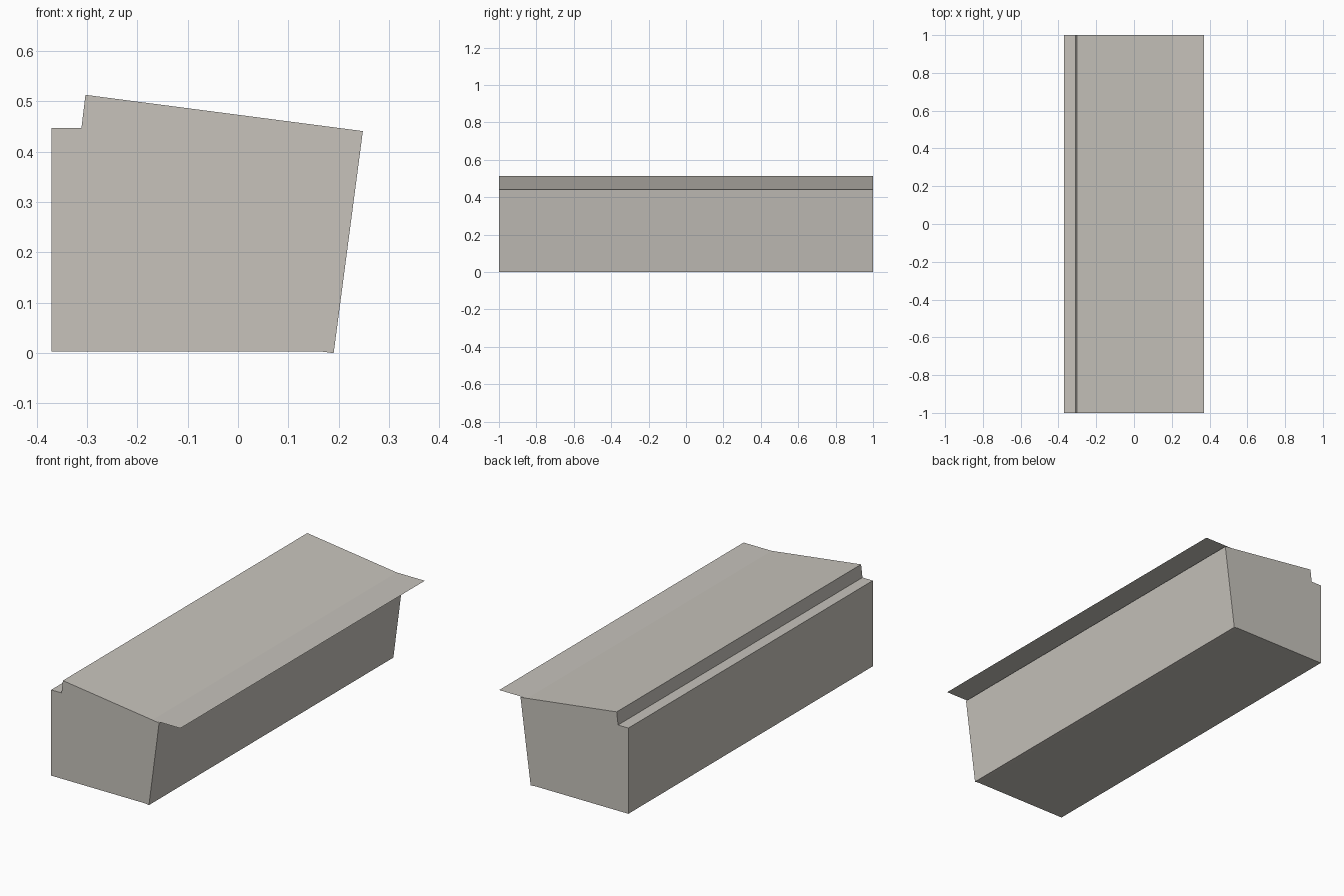
import bpy

if "Cube" in bpy.data.objects:
    bpy.data.objects.remove(bpy.data.objects["Cube"])

stone = bpy.data.materials.new("pale stone")
stone.diffuse_color = (0.57, 0.545, 0.50, 1)
stone.use_nodes = True
stone.node_tree.nodes["Principled BSDF"].inputs["Base Color"].default_value = stone.diffuse_color


def make_object(name, verts, faces):
    mesh = bpy.data.meshes.new(name)
    mesh.from_pydata(verts, [], faces)
    mesh.materials.append(stone)
    mesh.update()
    obj = bpy.data.objects.new(name, mesh)
    bpy.context.collection.objects.link(obj)
    return obj


def extrude_profile(name, profile, y0, y1):
    """Prism along y from an (x, z) profile, counter-clockwise seen from the front."""
    n = len(profile)
    verts = [(x, y, z) for y in (y0, y1) for x, z in profile]
    faces = [tuple(range(n)), tuple(range(2 * n - 1, n - 1, -1))]
    for i in range(n):
        j = (i + 1) % n
        faces.append((i, i + n, j + n, j))
    return make_object(name, verts, faces)


# Kerb: tilted block joined to its upright backing, with a small step at the back
extrude_profile("kerb_block", [
    (-0.37, 0.003), (0.167, 0.003), (0.19, 0.0), (0.248, 0.441),
    (-0.303, 0.513), (-0.311, 0.447), (-0.37, 0.447),
], -1, 1)

# Thin level flange emerging from the sloping top
z = 0.446
make_object("flange_sheet",
            [(0.205, -1, z), (0.37, -1, z), (0.37, 1, z), (0.205, 1, z)],
            [(0, 1, 2, 3)])
